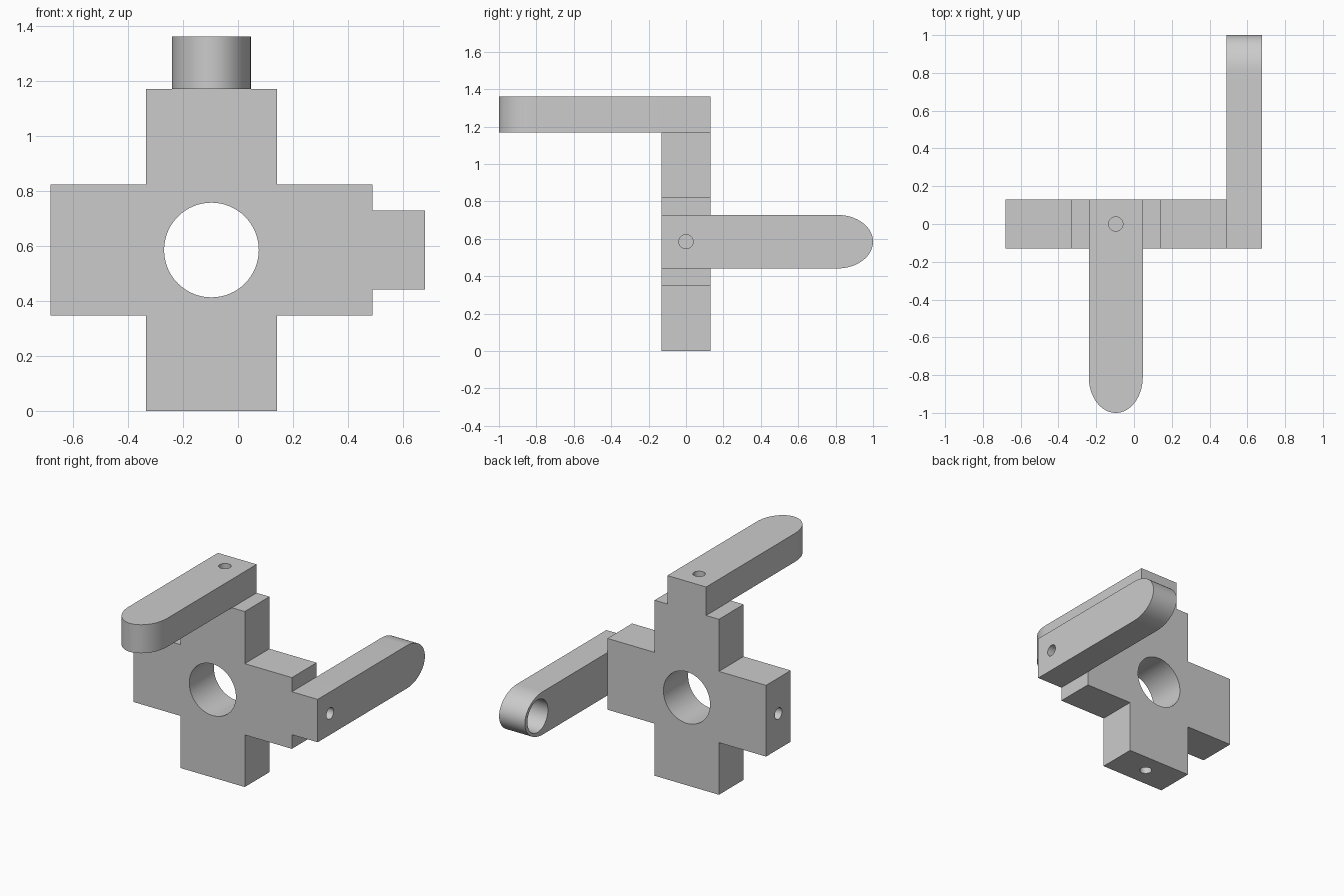
import bpy, bmesh
from math import sin, cos, pi, radians
from mathutils import Matrix, Vector

old = bpy.data.objects.get("Cube")
if old:
    bpy.data.objects.remove(old)

grey = bpy.data.materials.new("light grey")
grey.use_nodes = True
grey.diffuse_color = (0.6, 0.6, 0.6, 1)
grey.node_tree.nodes["Principled BSDF"].inputs["Base Color"].default_value = grey.diffuse_color

HUB = Vector((-0.0965, 0, 0.585))   # centre of the cross
REACH, HALF, DEPTH = 0.585, 0.2375, 0.13
ARM_T, ARM_HALF, NOSE = 0.19, 0.143, 0.19


def frame(origin, u, v):
    """Placement with local x, y along u, v and z along their cross product."""
    u, v = Vector(u), Vector(v)
    m = Matrix((u, v, u.cross(v))).transposed().to_4x4()
    m.translation = origin
    return m


def prism(name, outline, low, high, place):
    """Extrude a closed outline along local z."""
    bm = bmesh.new()
    base = bm.faces.new([bm.verts.new((x, y, low)) for x, y in outline])
    up = bmesh.ops.extrude_face_region(bm, geom=[base])["geom"]
    bmesh.ops.translate(bm, vec=(0, 0, high - low),
                        verts=[e for e in up if isinstance(e, bmesh.types.BMVert)])
    bmesh.ops.recalc_face_normals(bm, faces=bm.faces)
    mesh = bpy.data.meshes.new(name)
    bm.to_mesh(mesh)
    bm.free()
    mesh.materials.append(grey)
    ob = bpy.data.objects.new(name, mesh)
    ob.matrix_world = place
    bpy.context.collection.objects.link(ob)
    return ob


def circle(r, n, x=0):
    return [(x + r * cos(2 * pi * i / n), r * sin(2 * pi * i / n)) for i in range(n)]


def drill(ob, outline, low, high, place):
    """Cut a hole and remove the cutter."""
    cutter = prism("cutter", outline, low, high, place)
    cutter.hide_render = True
    mod = ob.modifiers.new("hole", "BOOLEAN")
    mod.object, mod.operation, mod.solver = cutter, "DIFFERENCE", "EXACT"
    bpy.context.view_layer.objects.active = ob
    bpy.ops.object.modifier_apply(modifier=mod.name)
    bpy.data.objects.remove(cutter)


def smooth(ob):
    bpy.ops.object.select_all(action="DESELECT")
    ob.select_set(True)
    bpy.context.view_layer.objects.active = ob
    bpy.ops.object.shade_smooth_by_angle(angle=radians(30))


# Cross block: one quarter of the outline, turned four times
outline = []
for k in range(4):
    c, s = round(cos(k * pi / 2)), round(sin(k * pi / 2))
    for x, y in ((REACH, -HALF), (REACH, HALF), (HALF, HALF)):
        outline.append((x * c - y * s, x * s + y * c))
upright = frame(HUB, (1, 0, 0), (0, 0, 1))
cross = prism("cross_block", outline, -DEPTH, DEPTH, upright)
drill(cross, circle(0.172, 64), -0.3, 0.3, upright)

# Blind screw holes in the four ends
for u, v in (((0, 1, 0), (0, 0, 1)), ((0, 0, 1), (0, 1, 0)),
             ((1, 0, 0), (0, 1, 0)), ((0, 1, 0), (1, 0, 0))):
    drill(cross, circle(0.038, 24), REACH - 0.2, REACH + 0.05, frame(HUB, u, v))
smooth(cross)

# Round-nosed arms, each with a screw hole and a blind socket on the inner face
nose = [(1 - NOSE + NOSE * cos(a), ARM_HALF * sin(a))
        for a in (-pi / 2 + pi * i / 32 for i in range(33))]
arm_outline = [(-DEPTH, -ARM_HALF)] + nose + [(-DEPTH, ARM_HALF)]
arms = {
    "side_arm": frame(HUB + Vector((REACH, 0, 0)), (0, 1, 0), (0, 0, 1)),
    "top_arm": frame(HUB + Vector((0, 0, REACH)), (0, -1, 0), (1, 0, 0)),
}
for name, place in arms.items():
    arm = prism(name, arm_outline, 0, ARM_T, place)
    drill(arm, circle(0.038, 24), -0.05, ARM_T + 0.05, place)
    drill(arm, circle(0.108, 48, 0.865), -0.05, 0.14, place)
    smooth(arm)
